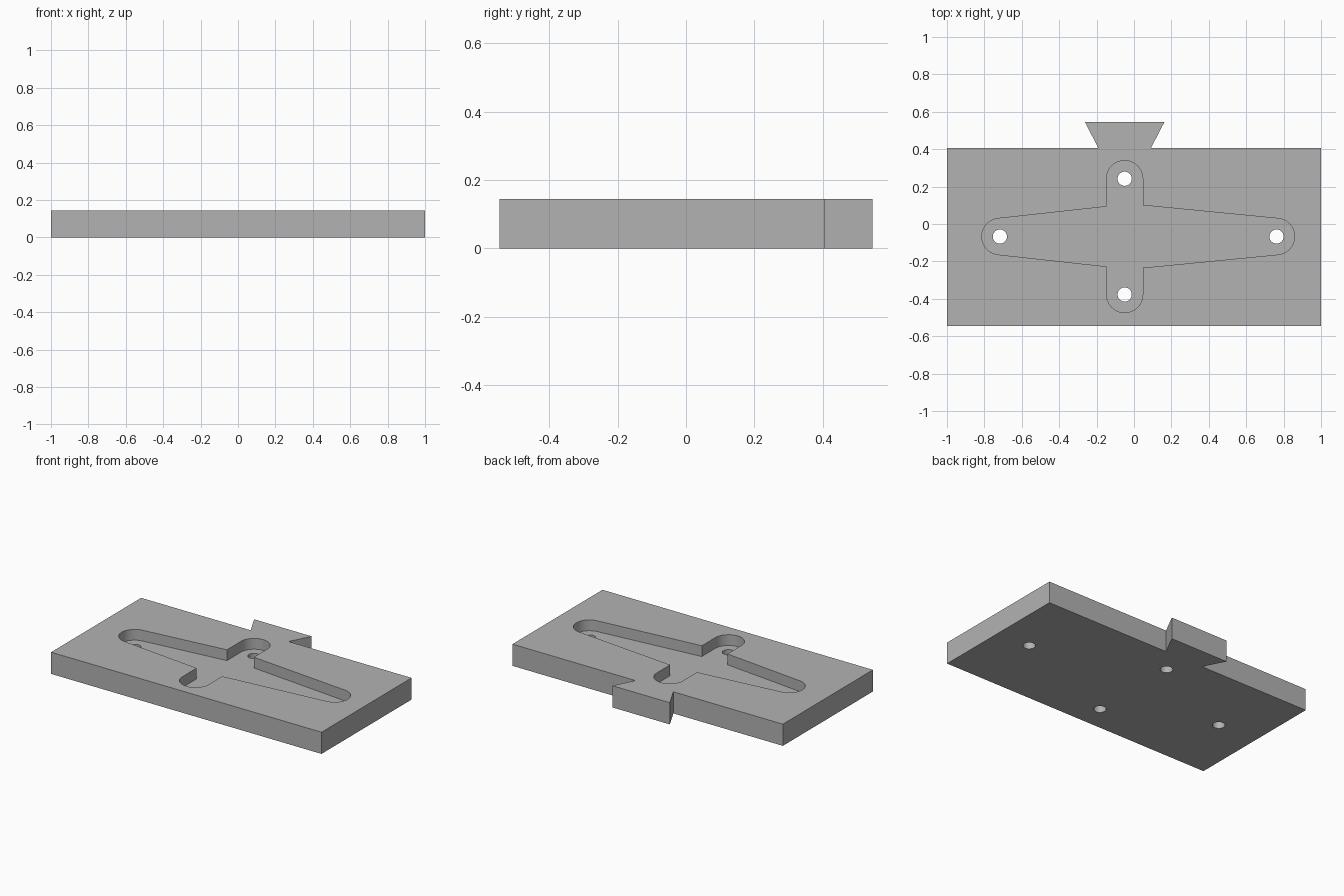
import bpy
import bmesh
from math import cos, sin, pi, asin, tan
from mathutils import Vector

default = bpy.data.objects.get("Cube")
if default:
    bpy.data.objects.remove(default, do_unlink=True)

HEIGHT = 0.145
FLOOR = 0.073                      # height of the pocket floor
CX, CY = -0.05, -0.067             # centre of the cross pocket
R_END, R_HOLE = 0.097, 0.038
LEFT_END, RIGHT_END = 0.762, -0.717
BACK_END, FRONT_END = 0.242, -0.377

grey = bpy.data.materials.new("plain grey")
grey.use_nodes = True
grey.diffuse_color = (0.45, 0.45, 0.45, 1)
grey.node_tree.nodes["Principled BSDF"].inputs["Base Color"].default_value = grey.diffuse_color


def prism(name, outline, z0, z1):
    """Extrude a counter-clockwise outline from z0 to z1."""
    bm = bmesh.new()
    base = bm.faces.new([bm.verts.new((x, y, z0)) for x, y in outline])
    top = bmesh.ops.extrude_face_region(bm, geom=[base])["geom"]
    verts = [g for g in top if isinstance(g, bmesh.types.BMVert)]
    bmesh.ops.translate(bm, verts=verts, vec=Vector((0, 0, z1 - z0)))
    bmesh.ops.recalc_face_normals(bm, faces=bm.faces)
    mesh = bpy.data.meshes.new(name)
    bm.to_mesh(mesh)
    bm.free()
    mesh.materials.append(grey)
    obj = bpy.data.objects.new(name, mesh)
    bpy.context.collection.objects.link(obj)
    return obj


def arc(x, y, r, start, end, steps=24):
    return [(x + r * cos(start + (end - start) * i / steps),
             y + r * sin(start + (end - start) * i / steps)) for i in range(steps + 1)]


def half_width(dist, slope):
    """Half width of a tapered arm where it meets the upright slot."""
    return R_END / cos(slope) + (dist - R_END) * tan(slope)


# Plate with a dovetail tab on the back edge
plate = prism("base_plate", [(-1, -0.546), (1, -0.546), (1, 0.405), (0.09, 0.405),
                             (0.163, 0.546), (-0.263, 0.546), (-0.19, 0.405), (-1, 0.405)],
              0, HEIGHT)

# Cross pocket: upright slot with two arms tapering outwards
taper_l, taper_r = asin(0.097), asin(0.109)
hl = half_width(LEFT_END - CX, taper_l)
hr = half_width(CX - RIGHT_END, taper_r)
x0, x1 = CX - R_END, CX + R_END
cross = (arc(LEFT_END, CY, R_END, -pi / 2 + taper_l, pi / 2 - taper_l)
         + [(x1, CY + hl)] + arc(CX, BACK_END, R_END, 0, pi) + [(x0, CY + hr)]
         + arc(RIGHT_END, CY, R_END, pi / 2 + taper_r, 3 * pi / 2 - taper_r)
         + [(x0, CY - hr)] + arc(CX, FRONT_END, R_END, pi, 2 * pi) + [(x1, CY - hl)])
cutters = [prism("pocket_cutter", cross, FLOOR, HEIGHT + 0.1)]

# Through holes at the four pocket ends
for x, y in ((LEFT_END, CY), (RIGHT_END, CY), (CX, BACK_END), (CX, FRONT_END)):
    cutters.append(prism("hole_cutter", arc(x, y, R_HOLE, 0, 2 * pi, 32)[:-1], -0.1, HEIGHT + 0.05))

for cutter in cutters:
    cutter.hide_render = True
    cut = plate.modifiers.new("cut", 'BOOLEAN')
    cut.operation = 'DIFFERENCE'
    cut.solver = 'EXACT'
    cut.object = cutter

# Apply the cuts and drop the cutters
bpy.context.view_layer.update()
result = bpy.data.meshes.new_from_object(plate.evaluated_get(bpy.context.evaluated_depsgraph_get()))
plate.modifiers.clear()
plate.data = result
for cutter in cutters:
    bpy.data.objects.remove(cutter, do_unlink=True)

# Smooth the rounded walls, keep real edges sharp
bpy.ops.object.select_all(action='DESELECT')
plate.select_set(True)
bpy.context.view_layer.objects.active = plate
bpy.ops.object.shade_smooth_by_angle(angle=0.5)
